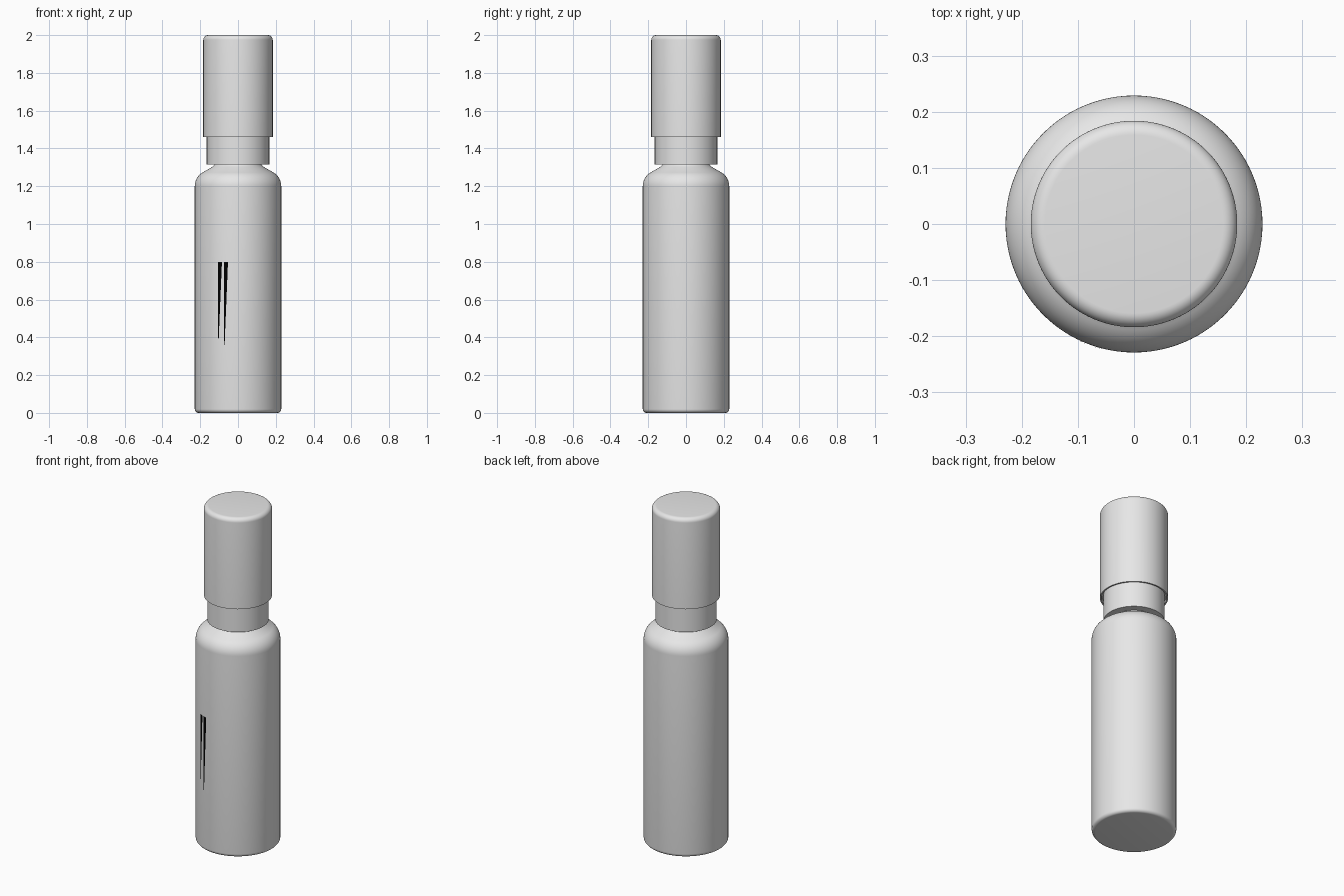
import bpy, bmesh, math

cube = bpy.data.objects.get("Cube")
if cube:
    bpy.data.objects.remove(cube, do_unlink=True)


def material(name, rgb):
    mat = bpy.data.materials.new(name)
    mat.use_nodes = True
    mat.diffuse_color = (*rgb, 1)
    mat.node_tree.nodes["Principled BSDF"].inputs["Base Color"].default_value = (*rgb, 1)
    return mat


grey = material("light grey", (0.8, 0.8, 0.8))
black = material("black", (0, 0, 0))
SIDES = 96


def add_object(name, bm, mat):
    mesh = bpy.data.meshes.new(name)
    bm.to_mesh(mesh)
    bm.free()
    mesh.materials.append(mat)
    obj = bpy.data.objects.new(name, mesh)
    bpy.context.collection.objects.link(obj)
    bpy.ops.object.select_all(action='DESELECT')
    obj.select_set(True)
    bpy.context.view_layer.objects.active = obj
    bpy.ops.object.shade_smooth_by_angle(angle=math.radians(35))
    return obj


def arc(r, z, radius, start, end, steps=6):
    """Profile points of a rounded corner centred on (r, z)."""
    angles = [math.radians(start + (end - start) * i / steps) for i in range(steps + 1)]
    return [(r + radius * math.cos(a), z + radius * math.sin(a)) for a in angles]


def lathe(name, profile, mat):
    """Turn an (r, z) profile around the z axis and cap both ends."""
    bm = bmesh.new()
    rings = []
    for r, z in profile:
        rings.append([bm.verts.new((r * math.cos(t), r * math.sin(t), z))
                      for t in (math.tau * i / SIDES for i in range(SIDES))])
    for low, high in zip(rings, rings[1:]):
        for i in range(SIDES):
            j = (i + 1) % SIDES
            bm.faces.new((low[i], low[j], high[j], high[i]))
    bm.faces.new(rings[0][::-1])
    bm.faces.new(rings[-1])
    bmesh.ops.recalc_face_normals(bm, faces=bm.faces)
    return add_object(name, bm, mat)


# Bottle body with rounded foot, soft shoulder and narrow neck
R = 0.229
lathe("bottle_body",
      arc(R - 0.02, 0.02, 0.02, -90, 0)
      + arc(R - 0.085, 1.2, 0.085, 0, 58, 10)
      + [(0.135, 1.303), (0.123, 1.315), (0.12, 1.33), (0.12, 1.4)], grey)

# Collar between the neck and the cap
lathe("collar", [(0.166, 1.315), (0.166, 1.48)], grey)

# Cap with a rounded top and a shallow recess around the collar
lathe("cap",
      [(0.16, 1.475), (0.174, 1.475), (0.176, 1.46), (0.184, 1.46)]
      + arc(0.159, 1.975, 0.025, 0, 90, 8), grey)


# Two thin tapering streaks wrapped onto the front of the body
def streak(name, left, right, tip, top, bottom):
    bm = bmesh.new()
    r = R + 0.001

    def on_body(x, z):
        return bm.verts.new((x, -math.sqrt(r * r - x * x), z))

    upper = [on_body(left + (right - left) * i / 4, top) for i in range(5)]
    lower = [on_body(tip + 0.003 * i / 4, bottom) for i in range(5)]
    for i in range(4):
        bm.faces.new((lower[i], lower[i + 1], upper[i + 1], upper[i]))
    add_object(name, bm, black)


streak("right_streak", -0.105, -0.085, -0.105, 0.8, 0.395)
streak("left_streak", -0.074, -0.053, -0.074, 0.8, 0.36)
